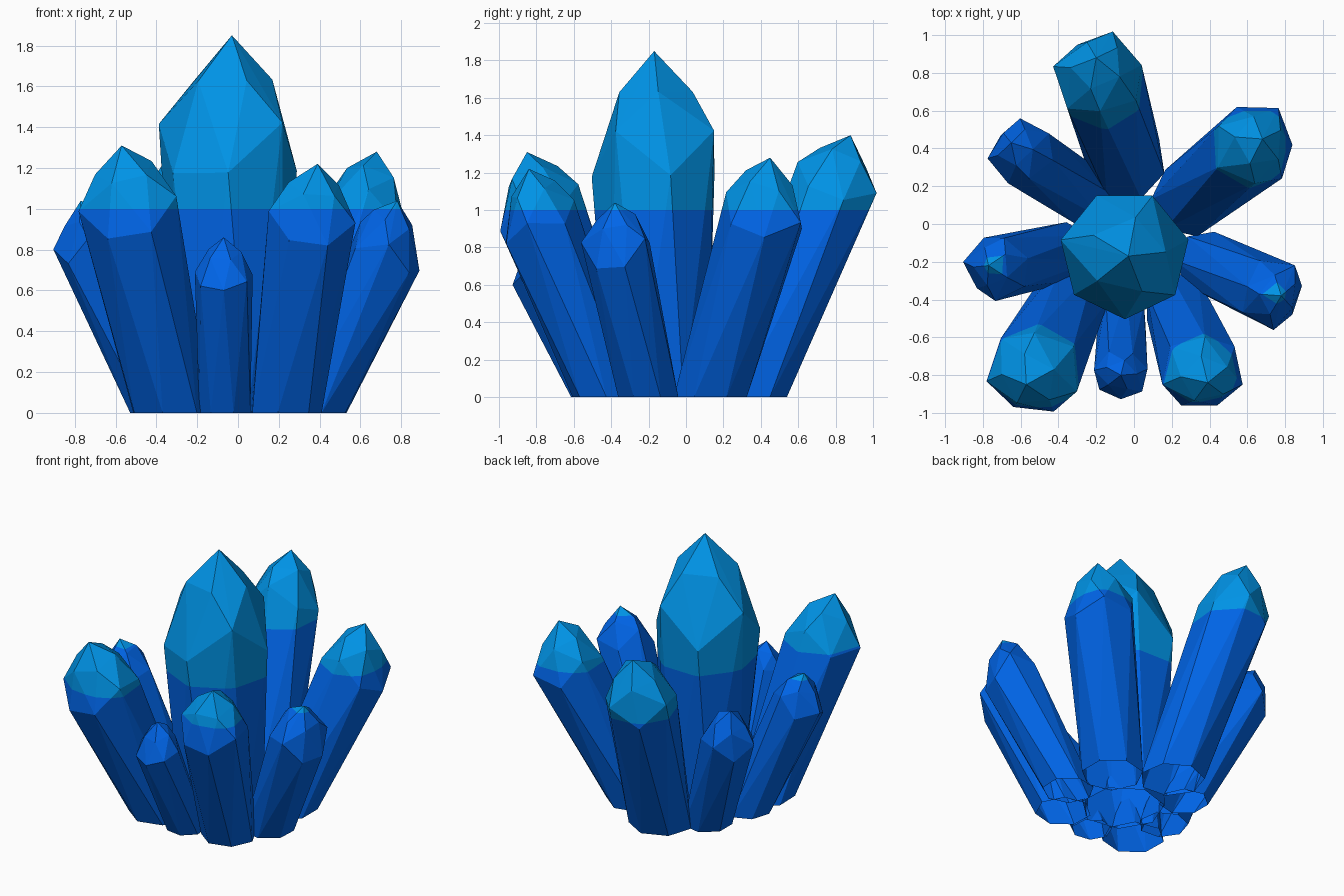
import bpy, bmesh, math
from mathutils import Vector

if "Cube" in bpy.data.objects:
    bpy.data.objects.remove(bpy.data.objects["Cube"])


def material(name, rgb):
    m = bpy.data.materials.new(name)
    m.diffuse_color = (*rgb, 1)
    m.use_nodes = True
    m.node_tree.nodes["Principled BSDF"].inputs["Base Color"].default_value = m.diffuse_color
    return m


DEEP = material("deep blue", (0.0, 0.130, 0.810))
PALE = material("bright azure", (0.0, 0.295, 0.800))


def ring(centre, axis, radius, sides, phase, stagger=0.0):
    """Points around an axis, pushed alternately up and down it."""
    u = Vector((1, 0, 0))
    u = (u - axis * u.dot(axis)).normalized()
    v = axis.cross(u)
    pts = []
    for i in range(sides):
        a = phase + 2 * math.pi * i / sides
        pts.append(centre + radius * (u * math.cos(a) + v * math.sin(a))
                   + axis * stagger * (1 if i % 2 else -1))
    return pts


def crystal(name, base, shoulder, tip, r_base, r_top, stagger, phase):
    base, shoulder, tip = Vector((*base, 0)), Vector(shoulder), Vector(tip)
    axis = (shoulder - base).normalized()
    # flat foot, staggered shoulder, bevelled crown, point
    pts = ring(base, Vector((0, 0, 1)), r_base, 7, phase + 0.3)
    pts += ring(shoulder, axis, r_top, 7, phase, stagger)
    pts += ring(shoulder.lerp(tip, 0.6), axis, r_top * 0.6, 5, phase + 0.4)
    pts.append(tip)
    bm = bmesh.new()
    for p in pts:
        bm.verts.new(p)
    bmesh.ops.convex_hull(bm, input=bm.verts[:])
    loose = [v for v in bm.verts if not v.link_faces]
    bmesh.ops.delete(bm, geom=loose, context='VERTS')
    # colour change at one level height across the cluster
    bmesh.ops.bisect_plane(bm, geom=bm.verts[:] + bm.edges[:] + bm.faces[:],
                           plane_co=(0, 0, 1), plane_no=(0, 0, 1))
    bmesh.ops.recalc_face_normals(bm, faces=bm.faces[:])
    # the crystals are open underneath
    foot = [f for f in bm.faces if all(v.co.z < 0.001 for v in f.verts)]
    bmesh.ops.delete(bm, geom=foot, context='FACES')
    for f in bm.faces:
        f.material_index = int(f.calc_center_median().z > 1)
    me = bpy.data.meshes.new(name)
    bm.to_mesh(me)
    bm.free()
    me.materials.append(DEEP)
    me.materials.append(PALE)
    bpy.context.collection.objects.link(bpy.data.objects.new(name, me))


F = -math.pi / 2
# name, foot xy, shoulder centre, tip, foot radius, shoulder radius, stagger, phase
crystal("centre_crystal", (-0.03, -0.15), (-0.05, -0.16, 1.30), (-0.03, -0.17, 1.85), 0.27, 0.345, 0.12, F)
crystal("back_crystal", (-0.04, 0.33), (-0.19, 0.79, 1.11), (-0.20, 0.88, 1.40), 0.21, 0.235, 0.06, 0.3)
crystal("back_right_crystal", (0.29, 0.13), (0.64, 0.42, 0.98), (0.68, 0.45, 1.28), 0.20, 0.23, 0.05, 0.15)
crystal("right_crystal", (0.38, -0.20), (0.74, -0.37, 0.81), (0.78, -0.38, 1.04), 0.165, 0.185, 0.05, 0.1)
crystal("front_right_crystal", (0.23, -0.43), (0.36, -0.79, 0.94), (0.39, -0.84, 1.22), 0.18, 0.22, 0.04, F + 0.4)
crystal("front_crystal", (-0.06, -0.49), (-0.07, -0.80, 0.67), (-0.07, -0.80, 0.86), 0.13, 0.145, 0.01, F)
crystal("front_left_crystal", (-0.33, -0.40), (-0.53, -0.79, 1.00), (-0.57, -0.85, 1.31), 0.20, 0.25, 0.05, F + 0.4)
crystal("left_crystal", (-0.37, -0.15), (-0.73, -0.23, 0.83), (-0.77, -0.22, 1.04), 0.16, 0.175, 0.04, 0.3)
crystal("back_left_crystal", (-0.28, 0.16), (-0.60, 0.38, 0.77), (-0.65, 0.43, 0.99), 0.16, 0.175, 0.04, 0.6)
